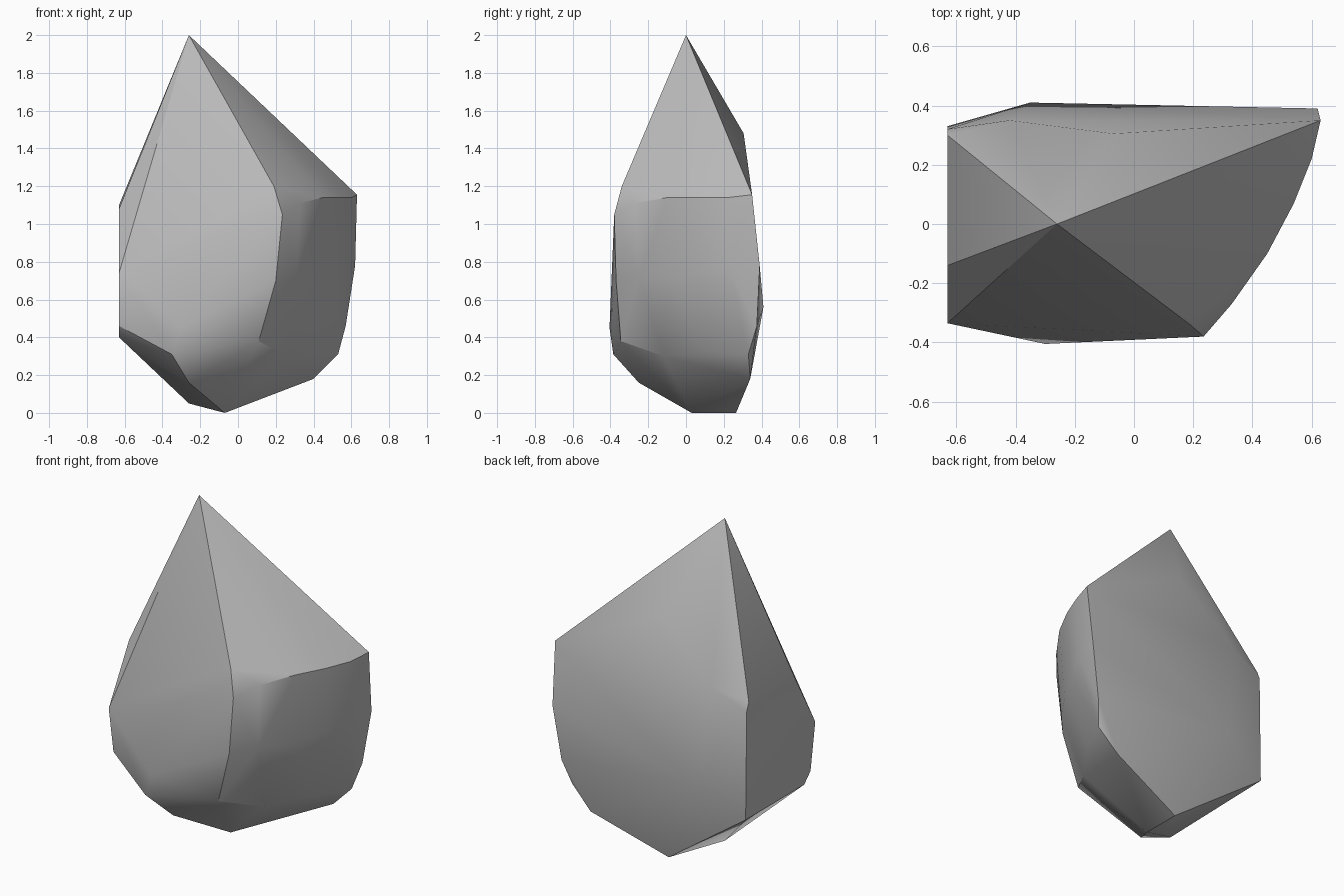
import bpy, bmesh, math

default_cube = bpy.data.objects.get("Cube")
if default_cube:
    bpy.data.objects.remove(default_cube, do_unlink=True)


def flat_material(name, value):
    """One plain grey material, visible in the viewport and in a render."""
    material = bpy.data.materials.new(name)
    material.use_nodes = True
    colour = (value, value, value, 1.0)
    material.diffuse_color = colour
    shader = material.node_tree.nodes["Principled BSDF"]
    shader.inputs["Base Color"].default_value = colour
    shader.inputs["Roughness"].default_value = 0.9
    return material


def hull_object(name, corner_groups, material, sharp_degrees):
    """Wrap a convex, faceted solid around groups of corner points."""
    mesh = bpy.data.meshes.new(name)
    bm = bmesh.new()
    for corners in corner_groups:
        for corner in corners:
            bm.verts.new(corner)
    hull = bmesh.ops.convex_hull(bm, input=bm.verts[:])
    leftovers = set(hull["geom_interior"]) | set(hull["geom_unused"])
    bmesh.ops.delete(bm, geom=[g for g in leftovers
                               if isinstance(g, bmesh.types.BMVert)],
                     context='VERTS')
    # merge nearly coplanar triangles into clean cut facets
    bmesh.ops.dissolve_limit(bm, angle_limit=math.radians(1),
                             verts=bm.verts[:], edges=bm.edges[:])
    bmesh.ops.recalc_face_normals(bm, faces=bm.faces[:])
    bm.to_mesh(mesh)
    bm.free()
    mesh.materials.append(material)
    obj = bpy.data.objects.new(name, mesh)
    bpy.context.collection.objects.link(obj)
    bpy.ops.object.select_all(action='DESELECT')
    obj.select_set(True)
    bpy.context.view_layer.objects.active = obj
    bpy.ops.object.shade_smooth_by_angle(angle=math.radians(sharp_degrees))
    return obj


# pointed top and the bulge behind it
tip = [(-.26, 0, 2), (-.07, .305, 1.48), (.19, -.34, 1.2)]

# flat cut on the right side, all corners in one plane
cut_x = -.63
cut_outline = [(-.14, 1.08), (-.335, .74), (-.29, .46), (-.23, .4),
               (.33, .4), (.32, 1.05), (.3, 1.1)]
flat_cut = [(cut_x, y, z) for y, z in cut_outline]

# broad front facet
front = [(.235, -.38, 1.05), (.2, -.37, .7), (.11, -.345, .38),
         (-.3, -.405, .45), (-.35, -.385, .31)]

# curved left side: upper rim, waist and lower rim
upper_rim = [(.33, -.27, 1.11), (.45, -.1, 1.14), (.54, .07, 1.14),
             (.6, .22, 1.14), (.63, .35, 1.155)]
waist = [(.31, -.25, .72), (.42, -.09, .72), (.52, .08, .75),
         (.59, .23, .77), (.62, .39, .78)]
lower_rim = [(.26, -.12, .3), (.42, .1, .33), (.57, .375, .46),
             (.53, .33, .31)]

# broad back facet
back = [(-.35, .41, .56), (-.42, .35, 1.15)]

# keel underneath
keel = [(.4, .34, .18), (-.07, .03, 0), (-.07, .265, 0),
        (-.26, 0, .05), (-.26, -.25, .16)]

stone_grey = flat_material("stone_grey", 0.5)
hull_object("rock", [tip, flat_cut, front, upper_rim, waist, lower_rim,
                     back, keel], stone_grey, 30)
